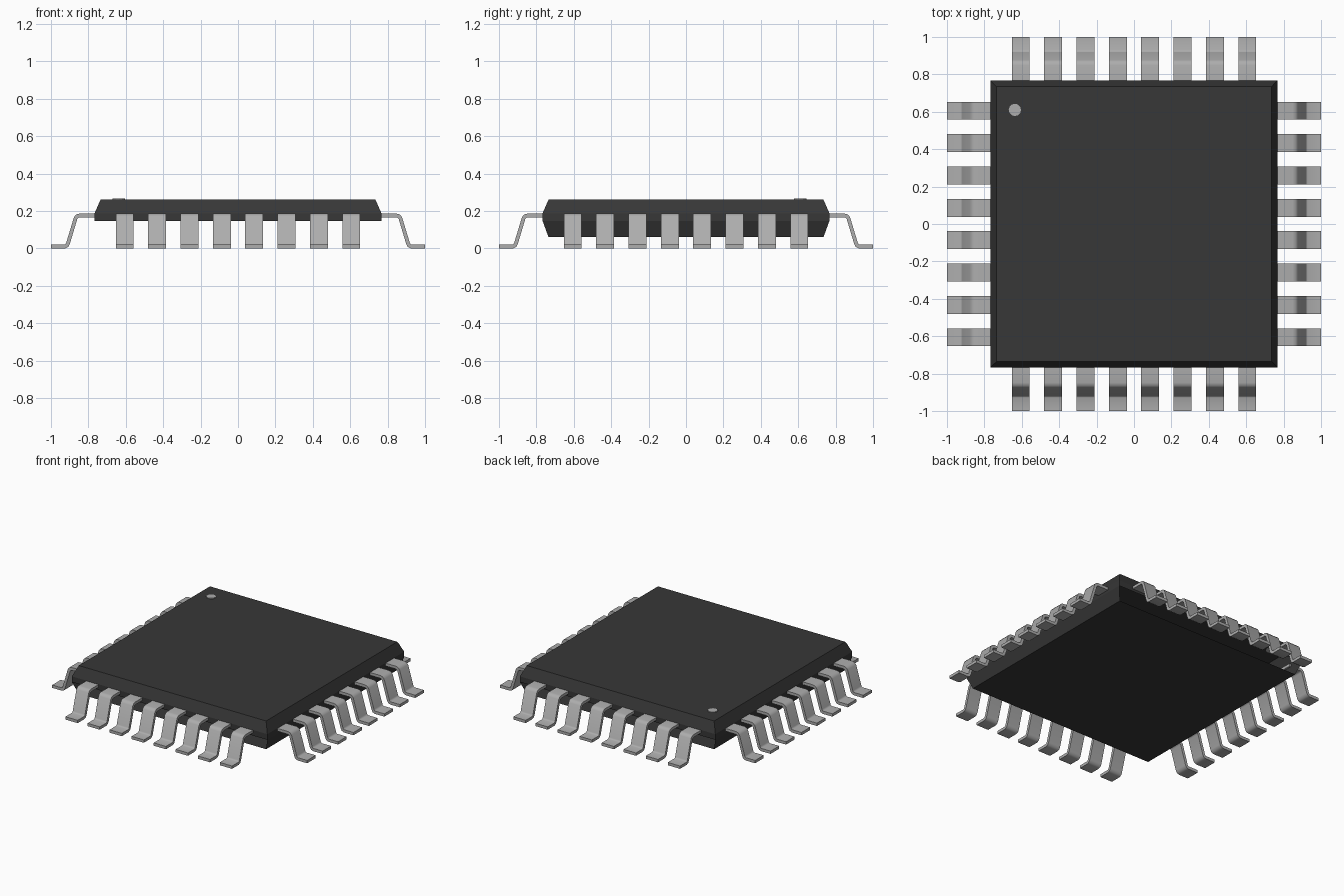
import bpy, bmesh, math
from mathutils import Vector

cube = bpy.data.objects.get("Cube")
if cube:
    bpy.data.objects.remove(cube, do_unlink=True)


def material(name, value):
    m = bpy.data.materials.new(name)
    m.use_nodes = True
    color = (value, value, value, 1)
    m.diffuse_color = color
    m.node_tree.nodes["Principled BSDF"].inputs["Base Color"].default_value = color
    return m


black_plastic = material("black plastic", 0.038)
grey_metal = material("grey metal", 0.42)


def add_object(name, bm, mat):
    mesh = bpy.data.meshes.new(name)
    bm.to_mesh(mesh)
    bm.free()
    mesh.materials.append(mat)
    obj = bpy.data.objects.new(name, mesh)
    bpy.context.collection.objects.link(obj)
    return obj


# Package body: stacked square rings, with the lower bevel open at front and back
bm = bmesh.new()
rings = []
for half, z in [(0.735, 0.06), (0.767, 0.147), (0.767, 0.187), (0.735, 0.26)]:
    corners = [(-1, -1), (1, -1), (1, 1), (-1, 1)]
    rings.append([bm.verts.new((half * x, half * y, z)) for x, y in corners])
bm.faces.new(rings[0][::-1])
bm.faces.new(rings[-1])
for level, (low, high) in enumerate(zip(rings, rings[1:])):
    for i in range(4):
        if level == 0 and i in (0, 2):
            continue
        j = (i + 1) % 4
        bm.faces.new((low[i], low[j], high[j], high[i]))
add_object("body", bm, black_plastic)

# Orientation dot
bm = bmesh.new()
bmesh.ops.create_cone(bm, cap_ends=True, segments=12, radius1=0.033,
                      radius2=0.033, depth=0.008)
bmesh.ops.translate(bm, verts=bm.verts, vec=(-0.637, 0.61, 0.261))
add_object("corner_dot", bm, grey_metal)

# Gull-wing lead: centre line of the bent strip, offset to both sides
path = [Vector(p) for p in [
    (0.755, 0.175), (0.847, 0.175), (0.859, 0.172), (0.868, 0.162),
    (0.909, 0.026), (0.915, 0.015), (0.926, 0.01), (1.0, 0.01)]]
upper, lower = [], []
for i, p in enumerate(path):
    before = (p - path[i - 1]).normalized() if i else Vector((1, 0))
    after = (path[i + 1] - p).normalized() if i < len(path) - 1 else before
    along = (before + after).normalized()
    normal = Vector((-along.y, along.x)) * 0.01 / along.dot(after)
    upper.append(p + normal)
    lower.append(p - normal)


def add_lead(bm, centre, width=0.096):
    rows = []
    for y in (centre - width / 2, centre + width / 2):
        rows.append([[bm.verts.new((p.x, y, p.y)) for p in line]
                     for line in (upper, lower)])
    (ua, la), (ub, lb) = rows
    loops = [ua, ub, lb, la]
    for a, b in zip(loops, loops[1:] + loops[:1]):
        for i in range(len(path) - 1):
            bm.faces.new((a[i], a[i + 1], b[i + 1], b[i]))
    for end in (0, -1):
        bm.faces.new([loop[end] for loop in loops])


# A row of eight leads on each side
for turn, side in enumerate(("left", "back", "right", "front")):
    bm = bmesh.new()
    for n in range(8):
        add_lead(bm, (n - 3.5) * 0.173)
    bmesh.ops.recalc_face_normals(bm, faces=bm.faces)
    row = add_object(side + "_leads", bm, grey_metal)
    row.rotation_euler.z = turn * math.pi / 2
    bpy.ops.object.select_all(action="DESELECT")
    row.select_set(True)
    bpy.context.view_layer.objects.active = row
    bpy.ops.object.shade_smooth_by_angle(angle=math.radians(40))
